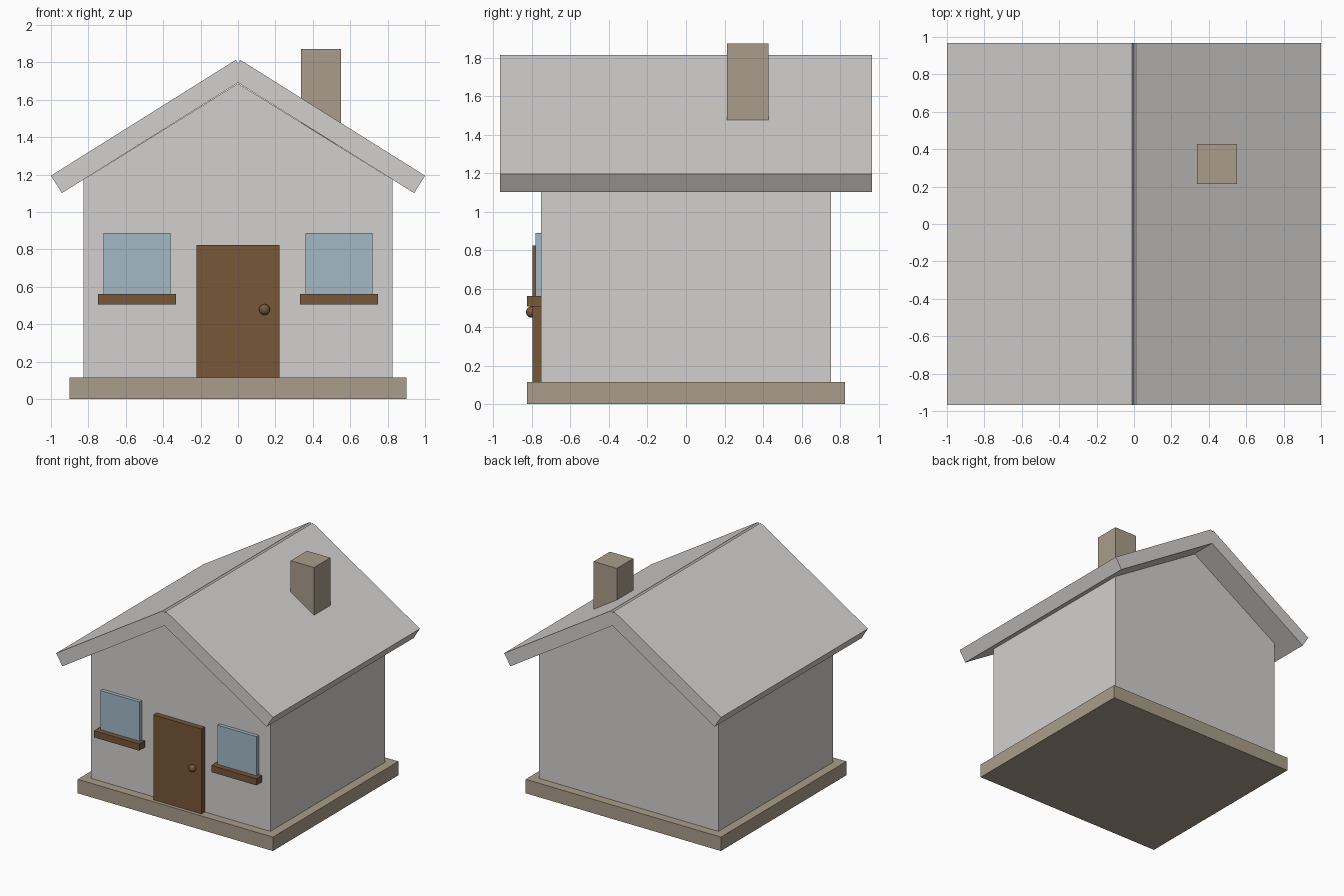
import bpy, bmesh, math
from mathutils import Vector

if "Cube" in bpy.data.objects:
    bpy.data.objects.remove(bpy.data.objects["Cube"])


def srgb(r, g, b):
    lin = lambda c: ((c / 255 + 0.055) / 1.055) ** 2.4
    return (lin(r), lin(g), lin(b), 1)


def material(name, r, g, b):
    m = bpy.data.materials.new(name)
    m.diffuse_color = srgb(r, g, b)
    m.use_nodes = True
    m.node_tree.nodes["Principled BSDF"].inputs["Base Color"].default_value = m.diffuse_color
    return m


GREY = material("light_grey", 210, 208, 206)
STONE = material("stone_beige", 170, 157, 139)
WOOD = material("wood_brown", 120, 87, 58)
GLASS = material("window_blue", 163, 184, 198)


def finish(bm, name, mat):
    bmesh.ops.recalc_face_normals(bm, faces=bm.faces)
    me = bpy.data.meshes.new(name)
    bm.to_mesh(me)
    bm.free()
    me.materials.append(mat)
    ob = bpy.data.objects.new(name, me)
    bpy.context.collection.objects.link(ob)
    return ob


def prism(name, profile, y0, y1, mat):
    """Extrude an (x, z) profile along y."""
    bm = bmesh.new()
    face = bm.faces.new([bm.verts.new((x, y0, z)) for x, z in profile])
    ext = bmesh.ops.extrude_face_region(bm, geom=[face])
    verts = [v for v in ext["geom"] if isinstance(v, bmesh.types.BMVert)]
    bmesh.ops.translate(bm, verts=verts, vec=(0, y1 - y0, 0))
    return finish(bm, name, mat)


def box(name, x0, x1, y0, y1, z0, z1, mat):
    return prism(name, [(x0, z0), (x1, z0), (x1, z1), (x0, z1)], y0, y1, mat)


# Foundation and gabled walls
BASE_TOP, WALL_X, WALL_Y = 0.116, 0.826, 0.753
box("foundation", -0.9, 0.9, -0.826, 0.826, 0, BASE_TOP, STONE)
prism("walls", [(-WALL_X, BASE_TOP), (WALL_X, BASE_TOP), (WALL_X, 1.173),
                (0, 1.687), (-WALL_X, 1.173)], -WALL_Y, WALL_Y, GREY)

# Roof slabs: square-ended boards that cross at the ridge
eave, ridge, thick = Vector((1.0, 1.194)), Vector((0.012, 1.813)), 0.11
along = (ridge - eave).normalized()
down = Vector((along.y, -along.x)) * thick
if down.y > 0:
    down = -down
for side, s in (("right", 1), ("left", -1)):
    pts = [eave, ridge, ridge + down, eave + down]
    prism("roof_" + side, [(s * p.x, p.y) for p in pts], -0.967, 0.967, GREY)

# Chimney
box("chimney", 0.337, 0.552, 0.213, 0.428, 1.36, 1.872, STONE)

# Door with round knob
box("door", -0.222, 0.222, -0.797, -0.74, BASE_TOP, 0.824, WOOD)
bm = bmesh.new()
bmesh.ops.create_uvsphere(bm, u_segments=24, v_segments=16, radius=0.029)
bmesh.ops.translate(bm, verts=bm.verts, vec=(0.142, -0.802, 0.478))
for f in bm.faces:
    f.smooth = True
finish(bm, "door_knob", WOOD)

# Windows and sills on both sides of the door
for side, cx in (("right", 0.54), ("left", -0.54)):
    box("window_" + side, cx - 0.18, cx + 0.18, -0.783, -0.74, 0.53, 0.888, GLASS)
    box("sill_" + side, cx - 0.208, cx + 0.208, -0.826, -0.74, 0.506, 0.562, WOOD)
